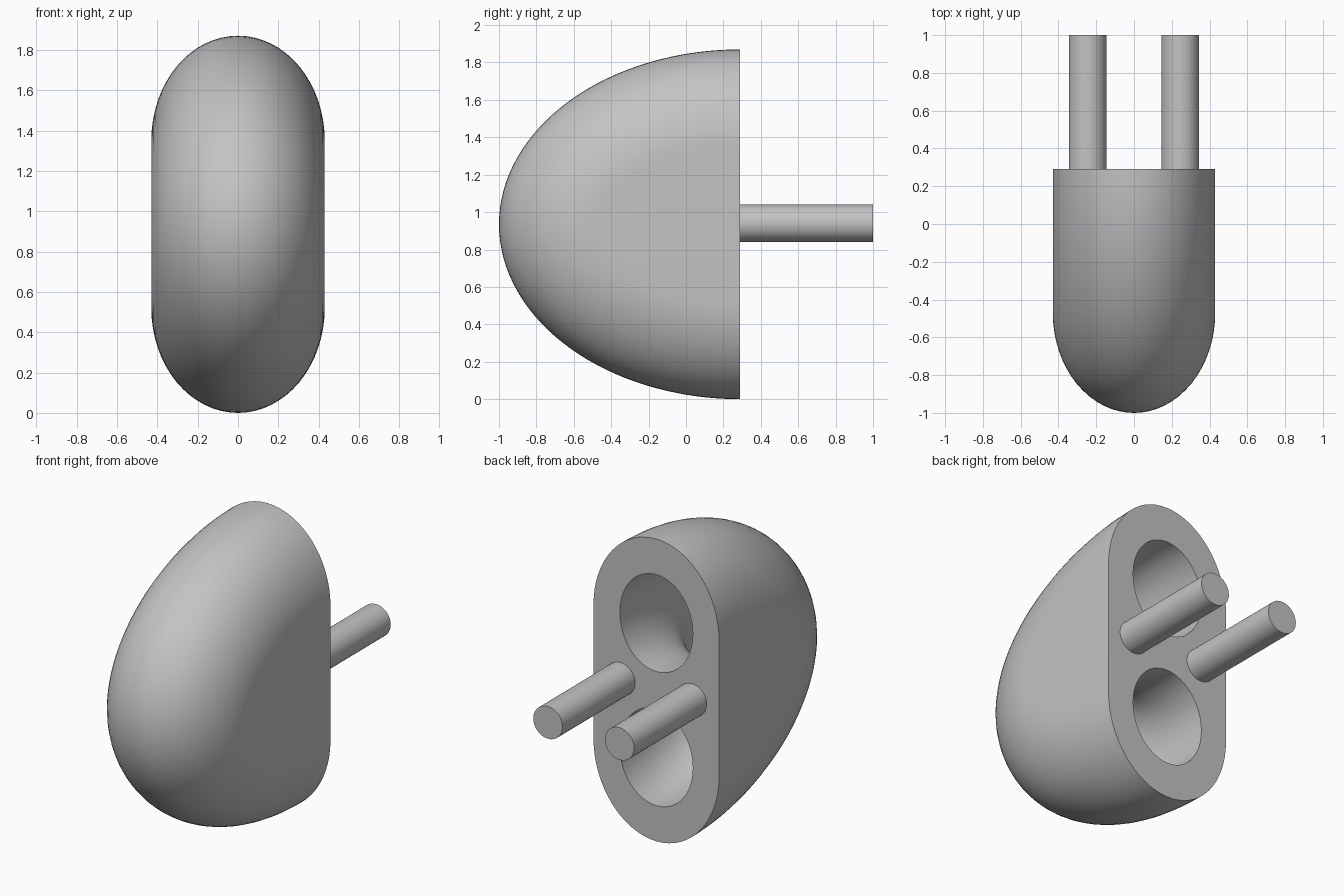
import bpy, bmesh
from math import sin, cos, pi

cube = bpy.data.objects.get("Cube")
if cube:
    bpy.data.objects.remove(cube)

grey = bpy.data.materials.new("plain grey")
grey.use_nodes = True
colour = (0.55, 0.55, 0.55, 1)
grey.diffuse_color = colour
grey.node_tree.nodes["Principled BSDF"].inputs["Base Color"].default_value = colour

BACK, MID = 0.29, 0.935        # back plane and mid height
CORE_Y, CORE_Z = 0.76, 0.415   # half-ellipse path shared by shell and tunnel
STEPS = 64


def finish(obj):
    obj.data.materials.append(grey)
    bpy.ops.object.select_all(action='DESELECT')
    obj.select_set(True)
    bpy.context.view_layer.objects.active = obj
    bpy.ops.object.shade_smooth_by_angle(angle=0.6)


def sweep(bm, half_x, half_y, half_z, angles, closed):
    """Carry an elliptical section around the half-ellipse path."""
    rows = []
    for i in range(STEPS + 1):
        t = pi * i / STEPS
        rows.append([bm.verts.new((half_x * sin(u),
                                   BACK - (CORE_Y + half_y * cos(u)) * sin(t),
                                   MID + (CORE_Z + half_z * cos(u)) * cos(t)))
                     for u in angles])
    n = len(angles)
    for a, b in zip(rows, rows[1:]):
        for j in range(n if closed else n - 1):
            k = (j + 1) % n
            bm.faces.new((a[j], a[k], b[k], b[j]))
    return rows


bm = bmesh.new()
# Rounded outer shell with flat cheeks
shell = sweep(bm, 0.43, 0.53, 0.52, [pi * (j / 32 - 0.5) for j in range(33)], False)
for side in (0, -1):
    bm.faces.new([row[side] for row in shell])
# U-shaped tunnel that opens twice on the back
sweep(bm, 0.25, 0.31, 0.30, [2 * pi * j / 48 for j in range(48)], True)
# Flat back around the two openings
rim = [e for e in bm.edges if e.is_boundary]
bmesh.ops.triangle_fill(bm, edges=rim, use_beauty=True, normal=(0, 1, 0))
bmesh.ops.recalc_face_normals(bm, faces=bm.faces)
mesh = bpy.data.meshes.new("body")
bm.to_mesh(mesh)
bm.free()
body = bpy.data.objects.new("body", mesh)
bpy.context.collection.objects.link(body)
finish(body)

# Pair of round pins on the back
for name, side in (("left_pin", 1), ("right_pin", -1)):
    start = BACK - 0.02
    bpy.ops.mesh.primitive_cylinder_add(vertices=48, radius=0.1, depth=1 - start,
                                        location=(side * 0.245, (1 + start) / 2, MID + 0.005),
                                        rotation=(pi / 2, 0, 0))
    pin = bpy.context.object
    pin.name = name
    finish(pin)
